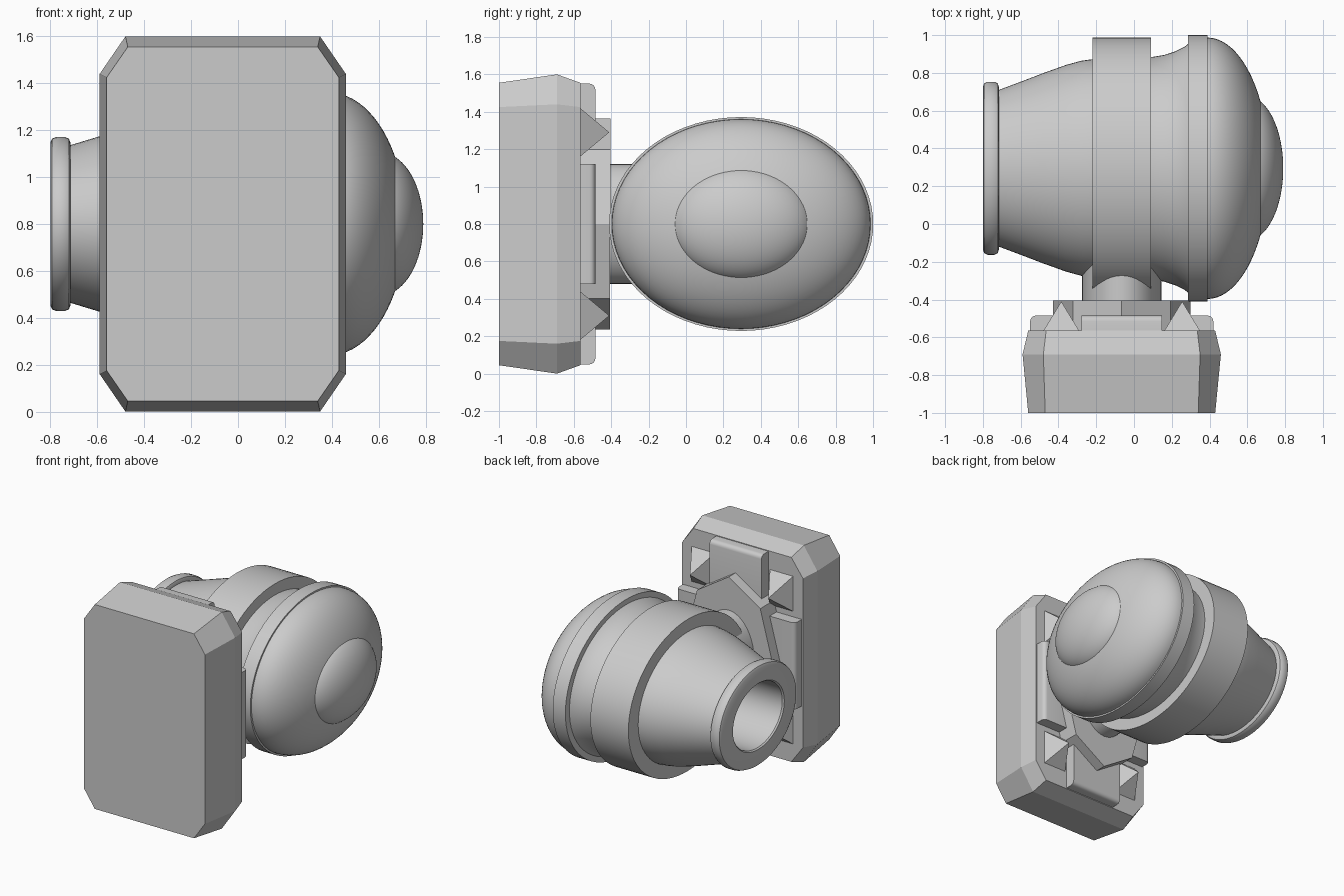
import bpy, bmesh, math
from mathutils import Matrix, Vector

old = bpy.data.objects.get("Cube")
if old:
    bpy.data.objects.remove(old, do_unlink=True)

grey = bpy.data.materials.new("light_grey")
grey.use_nodes = True
grey.diffuse_color = (0.6, 0.6, 0.6, 1)
grey.node_tree.nodes["Principled BSDF"].inputs["Base Color"].default_value = (0.6, 0.6, 0.6, 1)

MOUNT_X, MID_Z = -0.065, 0.8       # centre of the wall mount
BODY_Y, SQUASH = 0.295, 0.81       # body axis and its vertical flattening


def finish(bm, name, smooth=False):
    bmesh.ops.recalc_face_normals(bm, faces=bm.faces)
    mesh = bpy.data.meshes.new(name)
    bm.to_mesh(mesh)
    bm.free()
    mesh.materials.append(grey)
    ob = bpy.data.objects.new(name, mesh)
    bpy.context.collection.objects.link(ob)
    if smooth:
        bpy.ops.object.select_all(action='DESELECT')
        bpy.context.view_layer.objects.active = ob
        ob.select_set(True)
        bpy.ops.object.shade_smooth_by_angle(angle=math.radians(32))
    return ob


def lathe(name, profile):
    """Revolve (x, radius) points about the body axis, flattened in z."""
    bm = bmesh.new()
    verts = [bm.verts.new((x, r, 0)) for x, r in profile]
    edges = [bm.edges.new(pair) for pair in zip(verts, verts[1:])]
    bmesh.ops.spin(bm, geom=verts + edges, cent=(0, 0, 0), axis=(1, 0, 0),
                   angle=math.tau, steps=72, use_merge=True)
    bmesh.ops.remove_doubles(bm, verts=bm.verts, dist=0.0005)
    bmesh.ops.scale(bm, vec=(1, 1, SQUASH), verts=bm.verts)
    bmesh.ops.translate(bm, vec=(0, BODY_Y, MID_Z), verts=bm.verts)
    return finish(bm, name, True)


def ellipse_arc(cx, a, b, start, steps=20):
    """Quarter ellipse from x = start to the pole."""
    t0 = math.acos((start - cx) / a)
    return [(cx + a * math.cos(t0 * (1 - i / steps)), b * math.sin(t0 * (1 - i / steps)))
            for i in range(steps + 1)]


def mount_prism(name, sides, rx, rz, y0, y1, smooth=False):
    """Prism along y with an elliptical section."""
    bm = bmesh.new()
    bmesh.ops.create_cone(bm, cap_ends=True, segments=sides, radius1=1, radius2=1, depth=y1 - y0)
    bmesh.ops.rotate(bm, matrix=Matrix.Rotation(math.pi / 2, 3, 'X'), verts=bm.verts)
    bmesh.ops.scale(bm, vec=(rx, 1, rz), verts=bm.verts)
    bmesh.ops.translate(bm, vec=(MOUNT_X, (y0 + y1) / 2, MID_Z), verts=bm.verts)
    return finish(bm, name, smooth)


def pad(name, center, size, outward):
    """Box on the back of the plate, rounded along its outer rear edge."""
    bm = bmesh.new()
    bmesh.ops.create_cube(bm, size=1)
    out = Vector(outward)
    edges = [e for e in bm.edges
             if all(v.co.y > 0 and v.co.dot(out) > 0 for v in e.verts)]
    bmesh.ops.scale(bm, vec=size, verts=bm.verts)
    bmesh.ops.translate(bm, vec=center, verts=bm.verts)
    bmesh.ops.bevel(bm, geom=edges, offset=0.03, segments=4, profile=0.5, affect='EDGES')
    return finish(bm, name, True)


# Chamfered wall plate, lofted through three sections
bm = bmesh.new()
rings = []
for y, w, h, cx, cz in ((-1, 0.495, 0.755, 0.09, 0.13),
                        (-0.69, 0.525, 0.8, 0.11, 0.16),
                        (-0.565, 0.495, 0.755, 0.095, 0.13)):
    corner = [(w, h - cz), (w - cx, h)]
    outline = corner + [(-x, z) for x, z in reversed(corner)]
    outline += [(-x, -z) for x, z in outline]
    rings.append([bm.verts.new((MOUNT_X + x, y, MID_Z + z)) for x, z in outline])
for a, b in zip(rings, rings[1:]):
    for i in range(8):
        j = (i + 1) % 8
        bm.faces.new((a[i], a[j], b[j], b[i]))
bm.faces.new(rings[0])
bm.faces.new(rings[-1])
finish(bm, "wall_plate")

# Raised pads and pyramid studs on the back of the plate
for s, side, end in ((1, "left", "upper"), (-1, "right", "lower")):
    pad(end + "_pad", (MOUNT_X, -0.535, MID_Z + s * 0.56), (0.425, 0.1, 0.38), (0, 0, s))
    pad(side + "_pad", (MOUNT_X + s * 0.375, -0.535, MID_Z), (0.22, 0.1, 0.64), (s, 0, 0))
    for t, level in ((1, "upper"), (-1, "lower")):
        bm = bmesh.new()
        base = [bm.verts.new((MOUNT_X + s * 0.32 + dx * 0.095, -0.566, MID_Z + t * 0.49 + dz * 0.13))
                for dx, dz in ((1, 1), (-1, 1), (-1, -1), (1, -1))]
        tip = bm.verts.new((MOUNT_X + s * 0.32, -0.41, MID_Z + t * 0.49))
        bm.faces.new(base)
        for i in range(4):
            bm.faces.new((base[i], base[(i + 1) % 4], tip))
        finish(bm, f"{level}_{side}_stud")

# Octagonal boss and neck
mount_prism("octagonal_boss", 8, 0.365, 0.565, -0.58, -0.405)
mount_prism("neck", 48, 0.21, 0.32, -0.42, -0.1, True)

# Hollow tapering body with a rounded rim
lathe("body", [(-0.2, 0), (-0.2, 0.29), (-0.79, 0.29), (-0.8, 0.3), (-0.8, 0.43),
               (-0.793, 0.449), (-0.775, 0.458), (-0.738, 0.458), (-0.721, 0.449),
               (-0.715, 0.43), (-0.715, 0.415), (-0.6, 0.458), (-0.48, 0.504),
               (-0.36, 0.547), (-0.28, 0.569), (-0.2, 0.58), (0, 0.585), (0.1, 0.59),
               (0.16, 0.6), (0.22, 0.62), (0.27, 0.645), (0.31, 0.68), (0.31, 0)])

# Bands around the body
for name, x0, x1, r in (("wide_band", -0.22, 0.09, 0.692), ("front_flange", 0.285, 0.388, 0.706)):
    lathe(name, [(x0, 0.5), (x0, r), (x1, r), (x1, 0.5), (x0, 0.5)])

# Dome and bulging lens
lathe("dome", [(0.34, 0), (0.34, 0.692)] + ellipse_arc(0.388, 0.328, 0.692, 0.388))
lathe("lens", [(0.6, 0)] + ellipse_arc(0.6, 0.19, 0.38, 0.6))
